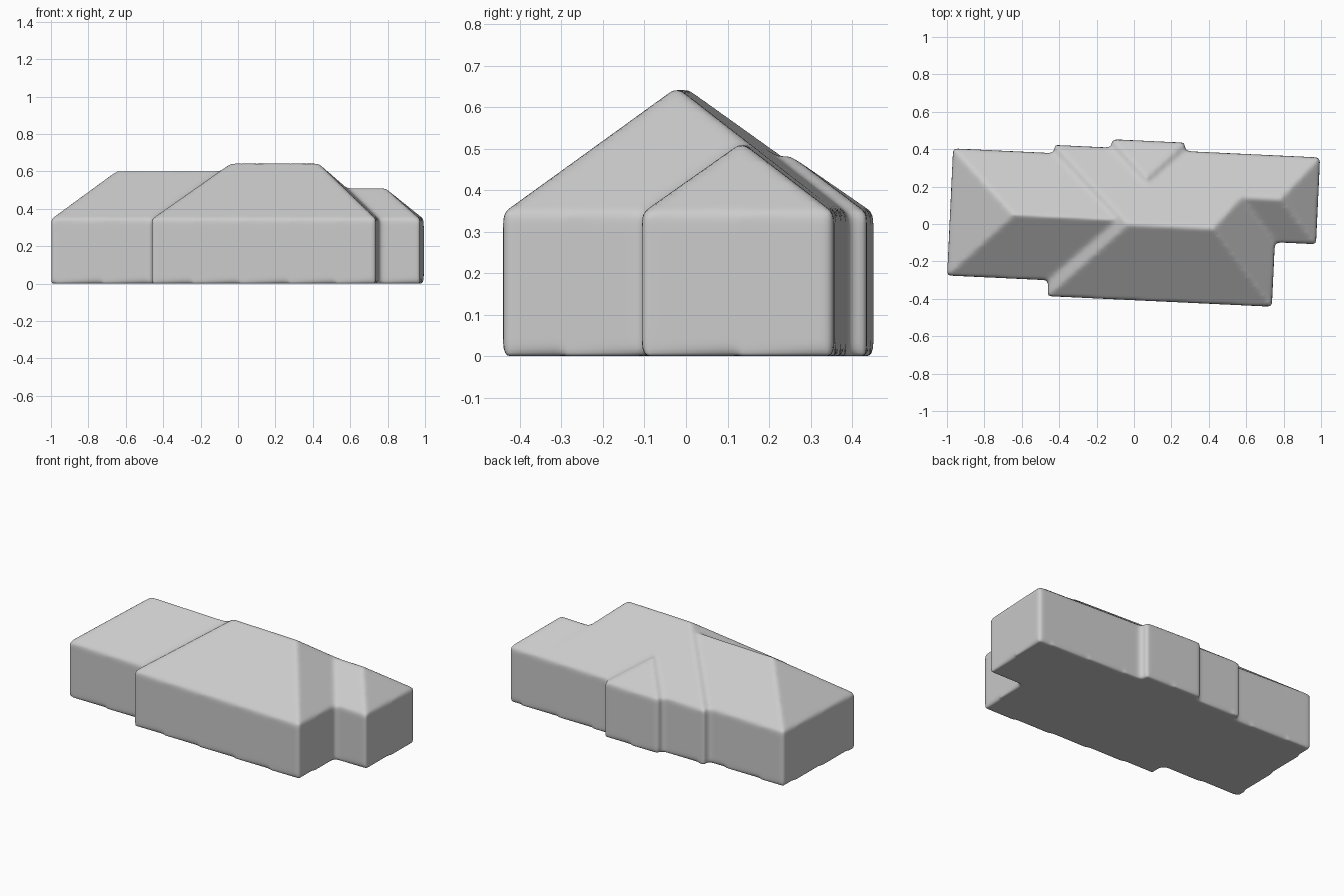
import bpy
import bmesh
from math import radians
from mathutils import Matrix

cube = bpy.data.objects.get("Cube")
if cube:
    bpy.data.objects.remove(cube, do_unlink=True)

EAVE = 0.345

plaster = bpy.data.materials.new("plain_grey")
plaster.use_nodes = True
grey = (0.6, 0.6, 0.6, 1)
plaster.diffuse_color = grey
plaster.node_tree.nodes["Principled BSDF"].inputs["Base Color"].default_value = grey


def hip_block(bm, x0, x1, y0, y1, ridge_start, ridge_end, ridge_z):
    """Closed block with a roof ridge between two (x, y) points."""
    corners = [(x0, y0), (x1, y0), (x1, y1), (x0, y1)]
    base = [bm.verts.new((x, y, 0)) for x, y in corners]
    eave = [bm.verts.new((x, y, EAVE)) for x, y in corners]
    a, b = [bm.verts.new((*p, ridge_z)) for p in (ridge_start, ridge_end)]
    bm.faces.new(base[::-1])
    for i in range(4):
        j = (i + 1) % 4
        bm.faces.new((base[i], base[j], eave[j], eave[i]))
    if ridge_start[1] == ridge_end[1]:
        # ridge runs left to right
        roof = ((0, 1, b, a), (1, 2, b), (2, 3, a, b), (3, 0, a))
    else:
        # ridge runs front to back
        roof = ((0, 1, a), (1, 2, b, a), (2, 3, b), (3, 0, a, b))
    for face in roof:
        bm.faces.new([eave[v] if isinstance(v, int) else v for v in face])


bm = bmesh.new()
# Right-hand wing, tall main block, left-hand wing, rear bay
hip_block(bm, -0.985, 0.1, -0.322, 0.358, (-0.645, 0.018), (-0.1, 0.018), 0.605)
hip_block(bm, -0.443, 0.757, -0.407, 0.402, (-0.03, -0.003), (0.425, -0.003), 0.648)
hip_block(bm, 0.2, 0.977, -0.062, 0.402, (0.43, 0.17), (0.775, 0.17), 0.515)
hip_block(bm, -0.14, 0.252, 0.0, 0.447, (0.056, 0.15), (0.056, 0.25), 0.487)
bmesh.ops.recalc_face_normals(bm, faces=bm.faces)
bmesh.ops.transform(bm, matrix=Matrix.Rotation(radians(-2.7), 4, "Z"), verts=bm.verts)

mesh = bpy.data.meshes.new("building_shell")
bm.to_mesh(mesh)
bm.free()
mesh.materials.append(plaster)
shell = bpy.data.objects.new("building_shell", mesh)
bpy.context.collection.objects.link(shell)

# Fuse the blocks and soften every edge
fuse = shell.modifiers.new("fuse", "REMESH")
fuse.mode = "VOXEL"
fuse.voxel_size = 0.012
fuse.use_smooth_shade = True
soften = shell.modifiers.new("soften", "SMOOTH")
soften.factor = 0.5
soften.iterations = 8
